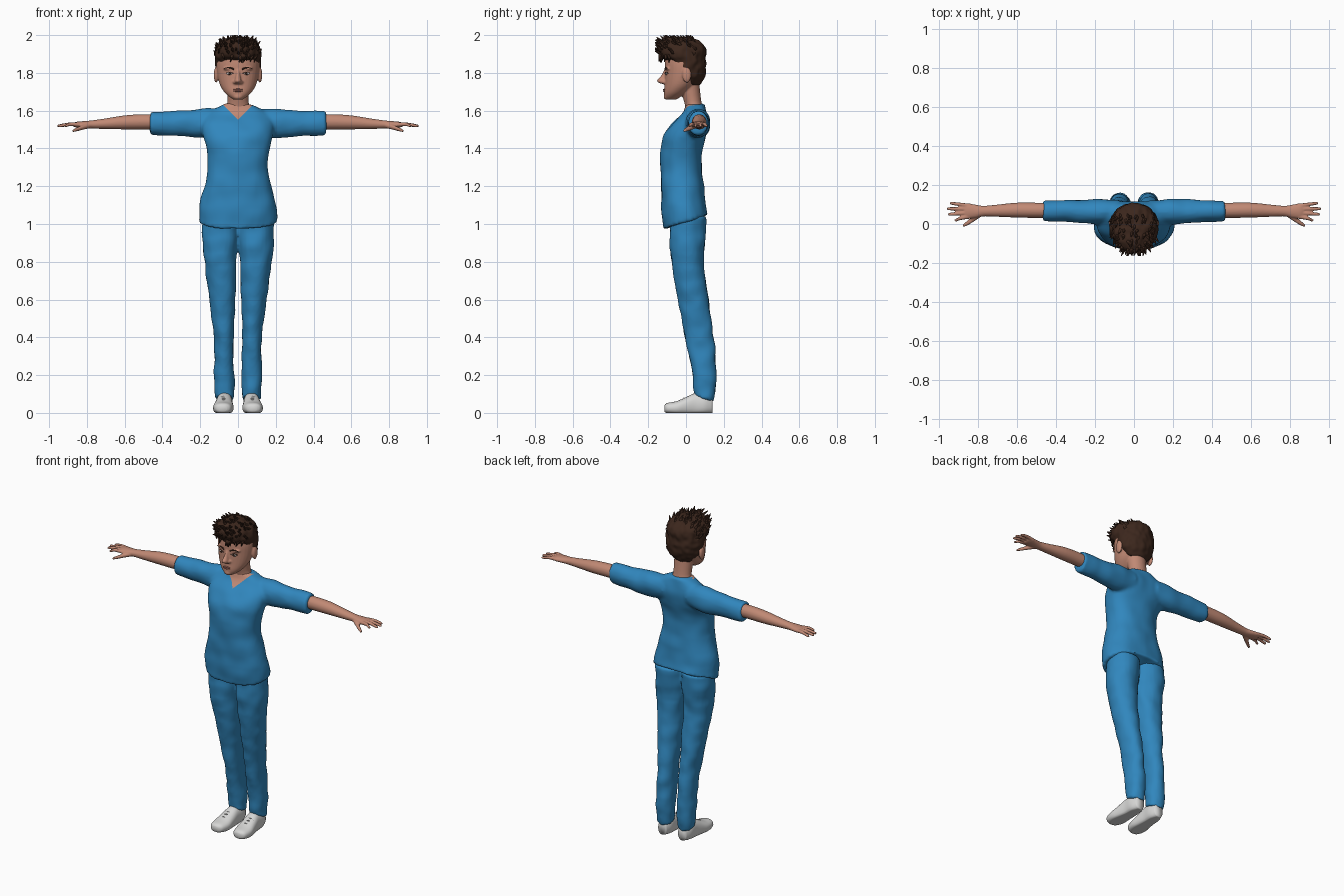
import bpy, bmesh, random
from math import cos, sin, pi
from mathutils import Matrix, Vector, noise

random.seed(4)
if "Cube" in bpy.data.objects:
    bpy.data.objects.remove(bpy.data.objects["Cube"])


def material(name, r, g, b):
    m = bpy.data.materials.new(name)
    m.use_nodes = True
    m.diffuse_color = (r, g, b, 1)
    node = m.node_tree.nodes["Principled BSDF"]
    node.inputs["Base Color"].default_value = (r, g, b, 1)
    node.inputs["Roughness"].default_value = 0.8
    return m


BLUE = material("scrub blue", 0.03, 0.24, 0.51)
SKIN = material("skin", 0.53, 0.25, 0.175)
HAIR = material("dark brown hair", 0.045, 0.02, 0.012)
WHITE = material("shoe white", 0.68, 0.68, 0.67)
GREY = material("lace grey", 0.3, 0.3, 0.3)
LIP = material("lips", 0.38, 0.15, 0.12)
EYE = material("eye white", 0.55, 0.5, 0.48)


def loft(bm, axis, sections, side=1, segs=24, power=1.0, steps=4):
    """Closed body through (position, c1, c2, r1, r2) sections along an axis."""
    pts = [sections[0]] + list(sections) + [sections[-1]]
    smooth = []
    for a, b, c, d in zip(pts, pts[1:], pts[2:], pts[3:]):
        for k in range(steps):
            t = k / steps
            smooth.append([0.5 * (2*q + (r-p)*t + (2*p-5*q+4*r-s)*t*t + (3*q-p-3*r+s)*t**3)
                           for p, q, r, s in zip(a, b, c, d)])
    smooth.append(sections[-1])
    rings = []
    for pos, c1, c2, r1, r2 in smooth:
        ring = []
        for i in range(segs):
            u, v = cos(2*pi*i/segs), sin(2*pi*i/segs)
            a = c1 + r1 * abs(u)**power * (1 if u > 0 else -1)
            b = c2 + r2 * abs(v)**power * (1 if v > 0 else -1)
            co = {"x": (pos, a, b), "y": (a, pos, b), "z": (a, b, pos)}[axis]
            ring.append(bm.verts.new((co[0]*side, co[1], co[2])))
        rings.append(ring)
    for lo, hi in zip(rings, rings[1:]):
        for i in range(segs):
            j = (i+1) % segs
            bm.faces.new((lo[i], lo[j], hi[j], hi[i]))
    bm.faces.new(rings[0][::-1])
    bm.faces.new(rings[-1])


def ball(bm, centre, radii):
    mat = Matrix.Translation(centre) @ Matrix.Diagonal((*radii, 1))
    bmesh.ops.create_uvsphere(bm, u_segments=16, v_segments=10, radius=1, matrix=mat)


def finish(name, bm, mat, voxel=0, rounds=3, wrinkle=0, scale=12):
    """Make the object, optionally fusing its volumes into one skin."""
    bmesh.ops.recalc_face_normals(bm, faces=bm.faces)
    me = bpy.data.meshes.new(name)
    bm.to_mesh(me)
    bm.free()
    me.materials.append(mat)
    ob = bpy.data.objects.new(name, me)
    bpy.context.collection.objects.link(ob)
    if voxel:
        fuse = ob.modifiers.new("fuse", "REMESH")
        fuse.mode = "VOXEL"
        fuse.voxel_size = voxel
        relax = ob.modifiers.new("relax", "SMOOTH")
        relax.iterations = rounds
        dg = bpy.context.evaluated_depsgraph_get()
        baked = bpy.data.meshes.new_from_object(ob.evaluated_get(dg))
        ob.modifiers.clear()
        ob.data = baked
        if not baked.materials:
            baked.materials.append(mat)
        moves = [v.normal * wrinkle * noise.noise(v.co * scale) for v in baked.vertices]
        for v, move in zip(baked.vertices, moves):
            v.co += move
    ob.data.shade_smooth()
    return ob


def slant(bm, top, depth, y0, slope):
    """Tilt the lower hem so front and back differ in height."""
    for v in bm.verts:
        w = min(1, max(0, (top - v.co.z) / depth))
        v.co.z += slope * (v.co.y - y0) * w


# Shirt: torso and both short sleeves
bm = bmesh.new()
loft(bm, "z", [(1.01, 0, 0, .207, .12), (1.1, 0, -.012, .202, .117), (1.2, 0, -.018, .178, .114),
               (1.3, 0, -.025, .158, .107), (1.4, 0, -.022, .167, .11), (1.47, 0, -.005, .185, .114),
               (1.53, 0, .02, .19, .097), (1.58, 0, .045, .17, .067), (1.615, 0, .05, .115, .055),
               (1.637, 0, .048, .075, .05)], segs=40, power=.88)
slant(bm, 1.1, .09, 0, .33)
for s in (1, -1):
    loft(bm, "x", [(.08, .06, 1.54, .06, .07), (.2, .063, 1.532, .066, .078),
                   (.3, .065, 1.532, .058, .07), (.465, .067, 1.533, .052, .063)], s)
shirt = finish("shirt", bm, BLUE, .01, 4, .007, 11)

# V neckline cut into the front of the shirt
shirt.data.materials.append(SKIN)
bm = bmesh.new()
bm.from_mesh(shirt.data)


def chest():
    return [f for f in bm.faces if f.normal.y < .2 and f.calc_center_median().y < .04
            and f.calc_center_median().z > 1.52 and abs(f.calc_center_median().x) < .12]


for s in (1, -1):
    part = chest()
    geom = part + list({e for f in part for e in f.edges}) + list({v for f in part for v in f.verts})
    bmesh.ops.bisect_plane(bm, geom=geom, plane_co=(0, 0, 1.552), plane_no=(s, 0, -1))
neck_faces = [f for f in chest() if abs(f.calc_center_median().x) < f.calc_center_median().z - 1.552]
for f in neck_faces:
    f.material_index = 1
bm.to_mesh(shirt.data)
bm.free()

# Trousers
bm = bmesh.new()
for s in (1, -1):
    loft(bm, "z", [(.075, .07, .096, .05, .05), (.12, .071, .098, .052, .056), (.2, .073, .098, .054, .063),
                   (.4, .075, .071, .052, .077), (.6, .083, .038, .069, .08), (.8, .094, .008, .084, .085),
                   (.92, .094, .008, .095, .094), (1.04, .092, .01, .094, .095)], s, power=.93)
slant(bm, .14, .08, .1, -.35)
finish("trousers", bm, BLUE, .009, 3, .007, 13)

# Arms with hands
for s, label in ((1, "left"), (-1, "right")):
    bm = bmesh.new()
    loft(bm, "x", [(.4, .07, 1.54, .038, .038), (.5, .07, 1.541, .039, .04), (.6, .071, 1.538, .038, .037),
                   (.7, .068, 1.531, .031, .028), (.77, .066, 1.527, .027, .022), (.81, .065, 1.526, .034, .019),
                   (.85, .067, 1.526, .039, .016), (.87, .067, 1.525, .035, .011)], s)
    for base, tip, reach in ((.038, .02, .918), (.058, .05, .951), (.077, .078, .957), (.094, .106, .942)):
        loft(bm, "x", [(.84, base, 1.526, .011, .011), (.89, (base+tip)/2, 1.528, .0095, .01),
                       (reach-.01, tip, 1.52, .008, .008), (reach, tip, 1.518, .005, .005)], s, segs=12)
    loft(bm, "x", [(.78, .055, 1.522, .016, .014), (.82, .028, 1.512, .016, .013),
                   (.855, .003, 1.5, .012, .01), (.877, -.01, 1.492, .007, .006)], s, segs=12)
    finish(label + "_arm", bm, SKIN, .0045, 2)

# Head, neck, nose and ears
bm = bmesh.new()
loft(bm, "z", [(1.658, 0, -.08, .022, .027), (1.675, 0, -.07, .048, .044), (1.70, 0, -.052, .074, .064),
               (1.74, 0, -.03, .097, .083), (1.80, 0, -.012, .111, .1), (1.86, 0, -.008, .113, .104),
               (1.92, 0, -.005, .1, .095), (1.96, 0, -.005, .065, .065)], segs=32)
loft(bm, "z", [(1.56, 0, .055, .085, .05), (1.61, 0, .045, .068, .047), (1.65, 0, .035, .056, .046),
               (1.75, 0, .015, .06, .055)])
loft(bm, "z", [(1.825, 0, -.1, .01, .012), (1.785, 0, -.113, .012, .02), (1.757, 0, -.124, .019, .032),
               (1.742, 0, -.112, .017, .018)], segs=14)
ball(bm, (0, -.1, 1.674), (.026, .019, .016))
for s in (1, -1):
    ball(bm, (s*.116, .004, 1.79), (.012, .024, .042))
    ball(bm, (s*.016, -.115, 1.751), (.011, .014, .01))
    ball(bm, (s*.045, -.094, 1.823), (.034, .016, .01))
head = finish("head", bm, SKIN, .005, 3)


def face_point(x, z, lift=0):
    hit, co, _, _ = head.ray_cast(Vector((x, -1, z)), Vector((0, 1, 0)))
    return Vector((x, co.y - lift, z)) if hit else Vector((x, -.1, z))


# Eyes, irises, brows and lips
whites, irises, brows, lips = (bmesh.new() for _ in range(4))
for s in (1, -1):
    ball(whites, face_point(s*.044, 1.796), (.017, .005, .007))
    ball(irises, face_point(s*.044, 1.796, .003), (.0065, .004, .0065))
    loft(irises, "x", [(x, face_point(s*x, 1.804).y, 1.802 + drop, .004, .0015)
                       for x, drop in ((.025, -.005), (.044, .002), (.063, -.004))], s, segs=8)
    loft(brows, "x", [(x, face_point(s*x, z).y, z, .004, r)
                      for x, z, r in ((.02, 1.818, .004), (.045, 1.828, .004), (.075, 1.823, .002))], s, segs=8)
for z, r in ((1.712, .0045), (1.704, .005)):
    ball(lips, face_point(0, z), (.025, .006, r))
finish("eyes", whites, EYE)
finish("irises", irises, HAIR)
finish("eyebrows", brows, HAIR)
finish("lips", lips, LIP)

# Hair mass
bm = bmesh.new()
loft(bm, "z", [(1.735, 0, .035, .06, .037), (1.78, 0, .022, .102, .077), (1.83, 0, .007, .118, .099),
               (1.865, 0, -.001, .121, .105), (1.89, 0, -.018, .122, .123), (1.93, 0, -.024, .118, .129),
               (1.963, 0, -.03, .092, .108), (1.985, 0, -.035, .05, .065)], segs=32)
hair = finish("hair", bm, HAIR, .007, 2, .008, 30)

# Loose locks: fringe falls, crown sweeps up and forward
bm = bmesh.new()


def lock(base, direction, length, width):
    rot = direction.to_track_quat("Z", "Y").to_matrix().to_4x4()
    bmesh.ops.create_cone(bm, cap_ends=True, segments=6, radius1=width, radius2=.002, depth=length,
                          matrix=Matrix.Translation(base + direction*length*.3) @ rot)


roots = [v for v in hair.data.vertices if v.co.z > 1.88 and v.co.y < .05]
for v in random.sample(roots, 110):
    jitter = Vector((random.uniform(-.4, .4), random.uniform(-.2, .2), 0))
    if v.co.z < 1.9:
        way = Vector((0, -.1, -.9))
    else:
        way = v.normal * .35 + Vector((0, -.6, .45))
    lock(v.co - v.normal*.006, (way + jitter).normalized(), random.uniform(.03, .05), .012)
lock(Vector((.01, -.06, 1.98)), Vector((.1, -.1, 1)).normalized(), .05, .018)
for v in bm.verts:
    v.co.z = min(v.co.z, 2.0)
    v.co.y = max(v.co.y, -.165)
finish("hair_locks", bm, HAIR)

# Shoes with laces
for s, label in ((1, "left"), (-1, "right")):
    bm = bmesh.new()
    loft(bm, "y", [(-.115, .08, .024, .02, .016), (-.1, .08, .025, .042, .027), (-.05, .078, .026, .054, .036),
                   (0, .075, .035, .049, .048), (.05, .072, .045, .043, .06), (.1, .071, .045, .043, .055),
                   (.14, .07, .04, .028, .04)], s, power=.85)
    for v in bm.verts:
        v.co.z = max(v.co.z, 0)
    finish(label + "_shoe", bm, WHITE)
    bm = bmesh.new()
    for y, z in ((-.03, .069), (-.01, .078), (.01, .087)):
        loft(bm, "x", [(.05, y, z-.01, .003, .003), (.077, y, z, .003, .003), (.104, y, z-.01, .003, .003)],
             s, segs=8)
    finish(label + "_laces", bm, GREY)
